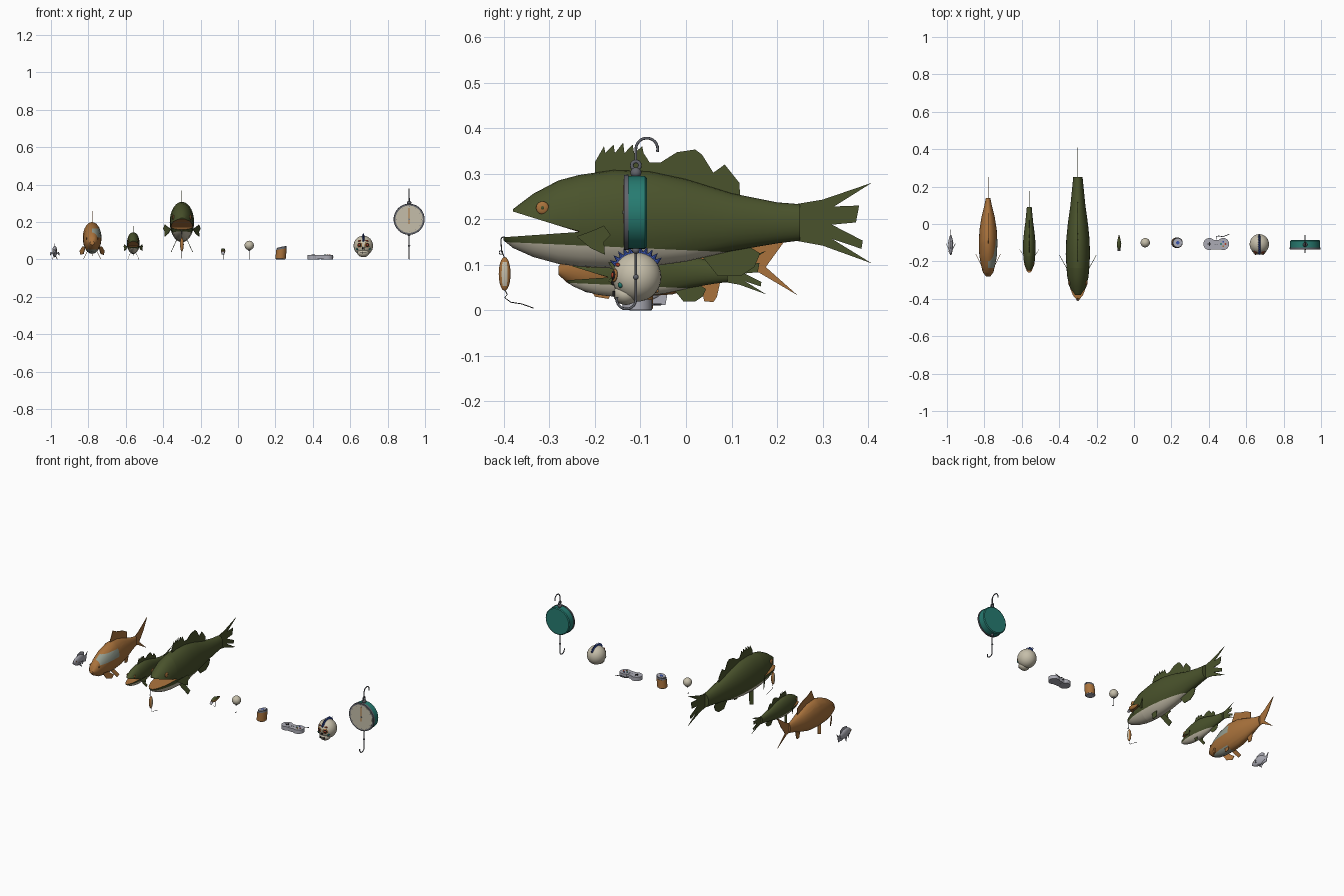
import bpy, bmesh, math
from mathutils import Matrix, Vector

if "Cube" in bpy.data.objects:
    bpy.data.objects.remove(bpy.data.objects["Cube"])

PALETTE = {"olive": (.068, .086, .025), "bone": (.56, .515, .4), "copper": (.4, .17, .045),
           "teal": (.02, .2, .165), "silver": (.41, .41, .46), "steel": (.12, .125, .145),
           "black": (.012, .011, .011), "blue": (.04, .085, .4), "red": (.4, .05, .02),
           "sage": (.3, .34, .28)}
MATS = {}
for key, rgb in PALETTE.items():
    m = bpy.data.materials.new(key)
    m.use_nodes = True
    m.diffuse_color = (*rgb, 1)
    bsdf = next(n for n in m.node_tree.nodes if n.type == "BSDF_PRINCIPLED")
    bsdf.inputs["Base Color"].default_value = (*rgb, 1)
    MATS[key] = m
MADE = []


def finish(name, bm, pick, place=None):
    """Colour faces by a name or a rule and make the object."""
    bmesh.ops.recalc_face_normals(bm, faces=bm.faces)
    me = bpy.data.meshes.new(name)
    slots = []
    for f in bm.faces:
        key = pick if isinstance(pick, str) else pick(f.calc_center_median())
        if key not in slots:
            slots.append(key)
            me.materials.append(MATS[key])
        f.material_index = slots.index(key)
    bm.to_mesh(me)
    bm.free()
    ob = bpy.data.objects.new(name, me)
    bpy.context.collection.objects.link(ob)
    if place:
        ob.location, ob.scale = place
    MADE.append(ob)
    return ob


def loft(name, stations, pick, place=None, lo=None, hi=None, cuts=(), n=28):
    """Ellipse rings (y, top, bottom, half width), optionally flattened at a line."""
    bm = bmesh.new()
    rings = []
    for y, top, bot, w in stations:
        mid, h = (top + bot) / 2, (top - bot) / 2
        ring = []
        for i in range(n):
            a = math.tau * i / n
            x, z = w * math.cos(a), mid + h * math.sin(a)
            for line, clip in ((lo, max), (hi, min)):
                if line and clip(z, line(y)) != z:
                    z = line(y)
                    lim = w * math.sqrt(max(0, 1 - ((z - mid) / h) ** 2))
                    x = max(-lim, min(lim, x))
            ring.append(bm.verts.new((x, y, z)))
        rings.append(ring)
    for a, b in zip(rings, rings[1:]):
        for i in range(n):
            bm.faces.new((a[i], a[i - 1], b[i - 1], b[i]))
    bm.faces.new(rings[0])
    bm.faces.new(rings[-1])
    bmesh.ops.remove_doubles(bm, verts=bm.verts, dist=.0002)
    for co, no in cuts:
        bmesh.ops.bisect_plane(bm, geom=bm.verts[:] + bm.edges[:] + bm.faces[:],
                               plane_co=co, plane_no=no)
    return finish(name, bm, pick, place)


def fin(name, pts, mat, place, root=0, back=0, down=0, thick=.003):
    """Thin side-view plate; a root offset makes a flared left and right pair."""
    y0, z0 = pts[0]
    for side in ((1, -1) if root else (0,)):
        bm = bmesh.new()
        vs = [bm.verts.new((side * (root + back * (y - y0) + down * (z0 - z)) - thick / 2, y, z))
              for y, z in pts]
        ext = bmesh.ops.extrude_face_region(bm, geom=[bm.faces.new(vs)])
        bmesh.ops.translate(bm, vec=(thick, 0, 0),
                            verts=[v for v in ext["geom"] if isinstance(v, bmesh.types.BMVert)])
        finish(name + {1: "_left", -1: "_right", 0: ""}[side], bm, mat, place)


def ball(name, loc, size, pick, place=None, turn=None):
    bm = bmesh.new()
    bmesh.ops.create_uvsphere(bm, u_segments=24, v_segments=16, radius=1)
    mat = Matrix.Translation(loc) @ (turn or Matrix()) @ Matrix.Diagonal((*size, 1))
    bmesh.ops.transform(bm, matrix=mat, verts=bm.verts)
    return finish(name, bm, pick, place)


def cyl(name, loc, r1, r2, depth, pick, axis=(0, 0, 1), seg=40):
    bm = bmesh.new()
    turn = Vector((0, 0, 1)).rotation_difference(Vector(axis)).to_matrix().to_4x4()
    bmesh.ops.create_cone(bm, cap_ends=True, segments=seg, radius1=r1, radius2=r2, depth=depth,
                          matrix=Matrix.Translation(loc) @ turn)
    return finish(name, bm, pick)


def box(name, loc, size, pick, turn=None):
    bm = bmesh.new()
    mat = Matrix.Translation(loc) @ (turn or Matrix()) @ Matrix.Diagonal((*size, 1))
    bmesh.ops.create_cube(bm, size=1, matrix=mat)
    return finish(name, bm, pick)


def wire(name, pts, r, mat):
    cu = bpy.data.curves.new(name, "CURVE")
    cu.dimensions, cu.bevel_depth, cu.bevel_resolution, cu.use_fill_caps = "3D", r, 2, True
    sp = cu.splines.new("POLY")
    sp.points.add(len(pts) - 1)
    for p, co in zip(sp.points, pts):
        p.co = (*co, 1)
    cu.materials.append(MATS[mat])
    bpy.context.collection.objects.link(bpy.data.objects.new(name, cu))


def arc(x, y, z, r, start, end, n=14):
    """Arc points in the side plane."""
    return [(x, y + r * math.cos(a), z + r * math.sin(a))
            for a in (math.radians(start + (end - start) * i / n) for i in range(n + 1))]


def eyes(name, x, y, z, r, place, pupil="black"):
    for s, tag in ((1, "_left"), (-1, "_right")):
        ball(name + "_eye" + tag, (s * x, y, z), (r * .4, r, r), "copper", place)
        ball(name + "_pupil" + tag, (s * (x + r * .25), y, z), (r * .22, r / 3, r / 3), pupil, place)


# Bass, used at two sizes
def bass(name, loc, scale):
    place = (loc, scale)
    body = [(-.4, .2, .153, .015), (-.38, .222, .137, .03), (-.335, .256, .117, .047),
            (-.28, .285, .102, .057), (-.235, .297, .096, .061), (-.16, .308, .092, .065),
            (-.08, .305, .096, .062), (0, .288, .107, .054), (.1, .257, .13, .04),
            (.2, .237, .147, .03), (.25, .233, .153, .025)]
    upper = lambda y: .172 - .31 * (y + .235)
    lower = lambda y: .172 + .07 * (y + .235)
    belly = [((0, -.4, .15), (0, .045, 1))]
    skin = lambda c: "bone" if c.z < .15 - .045 * (c.y + .4) else "olive"
    mouth = lambda line: lambda c: "copper" if abs(c.z - line(c.y)) < .001 else skin(c)
    loft(name + "_body", body[4:], skin, place, cuts=belly)
    loft(name + "_upper_head", body[1:5], mouth(upper), place, lo=upper)
    loft(name + "_lower_jaw", body[:5], mouth(lower), place, hi=lower, cuts=belly)
    eyes(name, .046, -.315, .225, .014, place, "olive")
    spines = [(-.2, .29), (-.2, .325)]
    for i in range(5):
        y = -.185 + .021 * i
        spines += [(y + .005, .368 - .004 * abs(i - 2)), (y + .008, .345)]
    fin(name + "_spiny_fin", spines + [(-.08, .325), (-.05, .325), (-.05, .28)], "olive", place)
    fin(name + "_dorsal_fin", [(-.06, .285), (-.055, .325), (-.02, .347), (.02, .353), (.035, .342),
                               (.06, .302), (.085, .32), (.117, .28), (.12, .235)], "olive", place)
    fin(name + "_tail_fin", [(.24, .233), (.3, .243), (.408, .28), (.325, .228), (.38, .23),
                             (.373, .193), (.32, .188), (.388, .153), (.385, .135), (.32, .157),
                             (.408, .103), (.3, .142), (.24, .153)], "olive", place)
    fin(name + "_anal_fin", [(.03, .125), (.13, .145), (.163, .125), (.15, .095), (.12, .075), (.07, .075)],
        "olive", place)
    fin(name + "_pectoral_fin", [(-.24, .162), (-.205, .175), (-.18, .186), (-.165, .165),
                                 (-.18, .15), (-.178, .122), (-.21, .137)], "olive", place, root=.058, back=.55)
    fin(name + "_pelvic_fin", [(-.17, .105), (-.13, .105), (-.1, .05), (-.13, .04)],
        "olive", place, root=.028, down=.45)


bass("large_bass", (-.3, 0, 0), (1, 1, 1))
bass("small_bass", (-.56, -.044, -.0206), (.52, .54, .54))

# Carp with a pale patch on its left flank
at = ((-.78, 0, 0), (1, 1, 1))


def carp_skin(c):
    if c.x > 0 and -.235 < c.y < -.08 and .118 < c.z < .165:
        return "sage"
    return "sage" if c.y < -.1 and c.z < .052 else "copper"


edges = [((0, y, 0), (0, 1, 0)) for y in (-.235, -.08)]
edges += [((0, 0, z), (0, 0, 1)) for z in (.052, .118, .165)]
loft("carp_body", [(-.28, .096, .078, .012), (-.26, .125, .06, .027), (-.22, .155, .04, .038),
                   (-.17, .18, .032, .047), (-.1, .2, .03, .05), (-.03, .195, .035, .046),
                   (.04, .17, .055, .035), (.1, .15, .075, .02), (.14, .142, .085, .012)],
     carp_skin, at, cuts=edges)
eyes("carp", .03, -.245, .112, .006, at)
fin("carp_dorsal_fin", [(-.11, .185), (-.075, .258), (-.04, .24), (.02, .222), (.06, .2), (.06, .15)],
    "copper", at)
fin("carp_tail_fin", [(.13, .14), (.17, .16), (.25, .215), (.215, .15), (.175, .095), (.245, .033),
                      (.16, .083), (.13, .088)], "copper", at)
fin("carp_anal_fin", [(.03, .07), (.08, .085), (.068, .03), (.06, .018), (.04, .02)], "copper", at)
fin("carp_pectoral_fin", [(-.22, .065), (-.19, .07), (-.16, .045), (-.17, .025), (-.2, .03)],
    "copper", at, root=.036, back=.5)
fin("carp_pelvic_fin", [(-.13, .045), (-.1, .045), (-.075, .008), (-.1, .002)], "copper", at,
    root=.025, down=.5)

# Little panfish
at = ((-.98, 0, 0), (1, 1, 1))
loft("panfish_body", [(-.165, .048, .036, .004), (-.145, .064, .022, .01), (-.115, .073, .013, .013),
                      (-.085, .067, .018, .011), (-.06, .05, .03, .004)], "silver", at)
eyes("panfish", .009, -.147, .047, .004, at)
fin("panfish_tail_fin", [(-.065, .048), (-.045, .05), (-.03, .064), (-.04, .04), (-.045, .012),
                         (-.06, .012), (-.065, .032)], "silver", at)
fin("panfish_dorsal_fin", [(-.135, .06), (-.125, .08), (-.09, .086), (-.066, .074), (-.066, .05)], "silver", at)
fin("panfish_pectoral_fin", [(-.13, .035), (-.11, .04), (-.105, .022)], "silver", at, root=.012, back=.5)
fin("panfish_pelvic_fin", [(-.12, .018), (-.1, .018), (-.1, .001)], "silver", at, root=.005, down=.5)
fin("panfish_anal_fin", [(-.09, .024), (-.065, .032), (-.06, .015), (-.075, .01)], "silver", at)

# Lure hanging from the large bass
ball("hanging_lure", (-.3, -.398, .08), (.01, .013, .037),
     lambda c: "bone" if abs(c.y + .398) < .006 and abs(c.z - .08) < .027 else "copper")
wire("lure_leader", arc(-.3, -.4, .155, .006, 0, 180) + [(-.3, -.405, .13), (-.3, -.398, .115)], .0012, "steel")
wire("lure_ring", arc(-.3, -.406, .127, .004, 0, 360), .001, "steel")
wire("trailing_line", [(-.3, -.398, .045), (-.3, -.392, .035), (-.3, -.398, .028), (-.3, -.385, .018),
                       (-.3, -.36, .014), (-.3, -.335, .005)], .001, "black")

# Small diving lure
loft("diving_lure", [(-.135, .048, .04, .004), (-.125, .056, .034, .01), (-.105, .06, .03, .012),
                     (-.08, .053, .034, .007), (-.06, .046, .04, .002)],
     lambda c: "olive" if c.z > .047 else "copper", ((-.08, 0, 0), (1, 1, 1)))
box("diving_lip", (-.08, -.138, .036), (.015, .02, .002), "silver", Matrix.Rotation(.9, 4, "X"))
wire("diving_lure_hook", [(-.08, -.1, .03)] + arc(-.08, -.107, .008, .007, 0, -190), .0012, "steel")

# Round float
ball("float_ball", (.06, -.1, .075), (.025, .025, .025), "bone")
cyl("float_collar", (.06, -.1, .049), .004, .008, .01, "steel", seg=16)
wire("float_stem", [(.06, -.1, .05), (.06, -.1, .008)] + arc(.06, -.106, .008, .006, 0, -190), .0013, "steel")

# Dented can
for tag, z, r1, r2, d, col in (("base", .002, .024, .027, .004, "silver"), ("body", .029, .028, .028, .05, "copper"),
                               ("shoulder", .057, .028, .025, .008, "steel"), ("rim", .0625, .026, .026, .005, "steel"),
                               ("lid", .065, .022, .022, .002, "silver"), ("opening", .066, .009, .009, .002, "blue")):
    can = cyl("can_" + tag, (0, 0, z), r1, r2, d, col)
    for v in can.data.vertices:
        v.co.x += .1 * v.co.z
        v.co.z *= 1 + 3 * v.co.x
    can.location = (.227, -.1, 0)

# Game pad
box("pad_bar", (.44, -.11, .0125), (.08, .05, .021), "silver")
for x, tag in ((.403, "left_grip"), (.477, "right_grip")):
    cyl("pad_" + tag, (x, -.107, .0125), .032, .032, .023, "silver")
for size in ((.02, .006, .003), (.006, .02, .003)):
    box("pad_cross", (.403, -.107, .025), size, "black")
for i, col in enumerate(("red", "blue", "teal", "copper")):
    a = math.pi / 2 * i
    cyl("pad_button", (.477 + .012 * math.cos(a), -.107 + .012 * math.sin(a), .025), .005, .005, .003, col, seg=16)
for x in (.434, .446):
    box("pad_small_button", (x, -.108, .0235), (.008, .004, .003), "steel")
wire("pad_cable", [(.44, -.082, .013), (.44, -.068, .013), (.452, -.064, .013), (.475, -.068, .013),
                   (.495, -.06, .013), (.51, -.055, .013)], .002, "steel")

# Painted skull with a blue crest
centre = Vector((.67, -.108, .073))
ball("skull", centre, (.052, .054, .054), "bone")
ball("skull_jaw", (.67, -.132, .036), (.032, .028, .024), "bone")


def mark(name, x, z, w, h, col, lift=0):
    y = -math.sqrt(1 - (x / .052) ** 2 - (z / .054) ** 2) * .054
    d = Vector((x, y, z))
    turn = Vector((0, -1, 0)).rotation_difference(d).to_matrix().to_4x4()
    ball(name, centre + d * (1 + lift), (w, .004, h), col, turn=turn)


for s in (1, -1):
    mark("skull_eye_rim", s * .02, .004, .0145, .0145, "copper", -.02)
    mark("skull_eye_socket", s * .02, .004, .011, .011, "black", .01)
    mark("skull_eye", s * .02, .004, .006, .006, "red", .06)
    mark("skull_cheek", s * .034, -.018, .006, .006, "teal")
    mark("skull_brow", s * .02, .027, .009, .004, "red")
    mark("skull_nostril", s * .004, -.013, .003, .006, "black")
box("skull_mouth", (.67, -.158, .036), (.034, .006, .002), "black")
for i in range(6):
    box("skull_tooth_gap", (.655 + .006 * i, -.158, .036), (.001, .006, .012), "black")
wire("crest_band", arc(.67, -.108, .073, .051, 35, 150), .0065, "blue")
for i in range(11):
    a = math.radians(38 + 11 * i)
    d = Vector((0, math.cos(a), math.sin(a)))
    cyl("crest_spike", centre + d * .06, .007, .0005, .018, "blue", d, 8)

# Hanging dial scale
X, Y, Z = .915, -.11, .215
front = (0, -1, 0)
cyl("scale_case", (X, Y + .002, Z), .08, .08, .036, "teal", front, 48)
cyl("scale_back", (X, Y + .022, Z), .075, .08, .004, "teal", front, 48)
cyl("scale_rim", (X, Y - .021, Z), .083, .082, .01, "steel", front, 48)
cyl("scale_dial", (X, Y - .0255, Z), .073, .073, .003, "bone", front, 48)
for i in range(12):
    a = math.tau * i / 12
    box("dial_tick", (X + .067 * math.sin(a), Y - .027, Z + .067 * math.cos(a)), (.0015, .001, .005),
        "steel", Matrix.Rotation(a, 4, "Y"))
box("dial_pointer", (X, Y - .0275, Z + .018), (.005, .002, .085), "copper")
cyl("pointer_hub", (X, Y - .028, Z), .004, .004, .003, "steel", front, 16)
ball("top_bracket", (X, Y, .302), (.012, .012, .012), "steel")
wire("top_ring", arc(X, Y, .318, .009, 0, 360), .004, "steel")
wire("top_hook", [(X, Y, .325), (X, Y, .352)] + arc(X, -.086, .354, .024, 180, -15), .003, "steel")
wire("lower_hook", [(X, Y, .14), (X, Y, .024)] + arc(X, -.131, .024, .021, 0, -195), .0028, "steel")
ball("lower_swivel", (X, Y, .073), (.006, .006, .006), "steel")
ball("lower_bracket", (X, Y, .132), (.008, .008, .008), "steel")

# Smooth shading with crisp corners
bpy.ops.object.select_all(action="DESELECT")
for ob in MADE:
    ob.select_set(True)
bpy.context.view_layer.objects.active = MADE[0]
bpy.ops.object.shade_smooth_by_angle(angle=math.radians(35))
